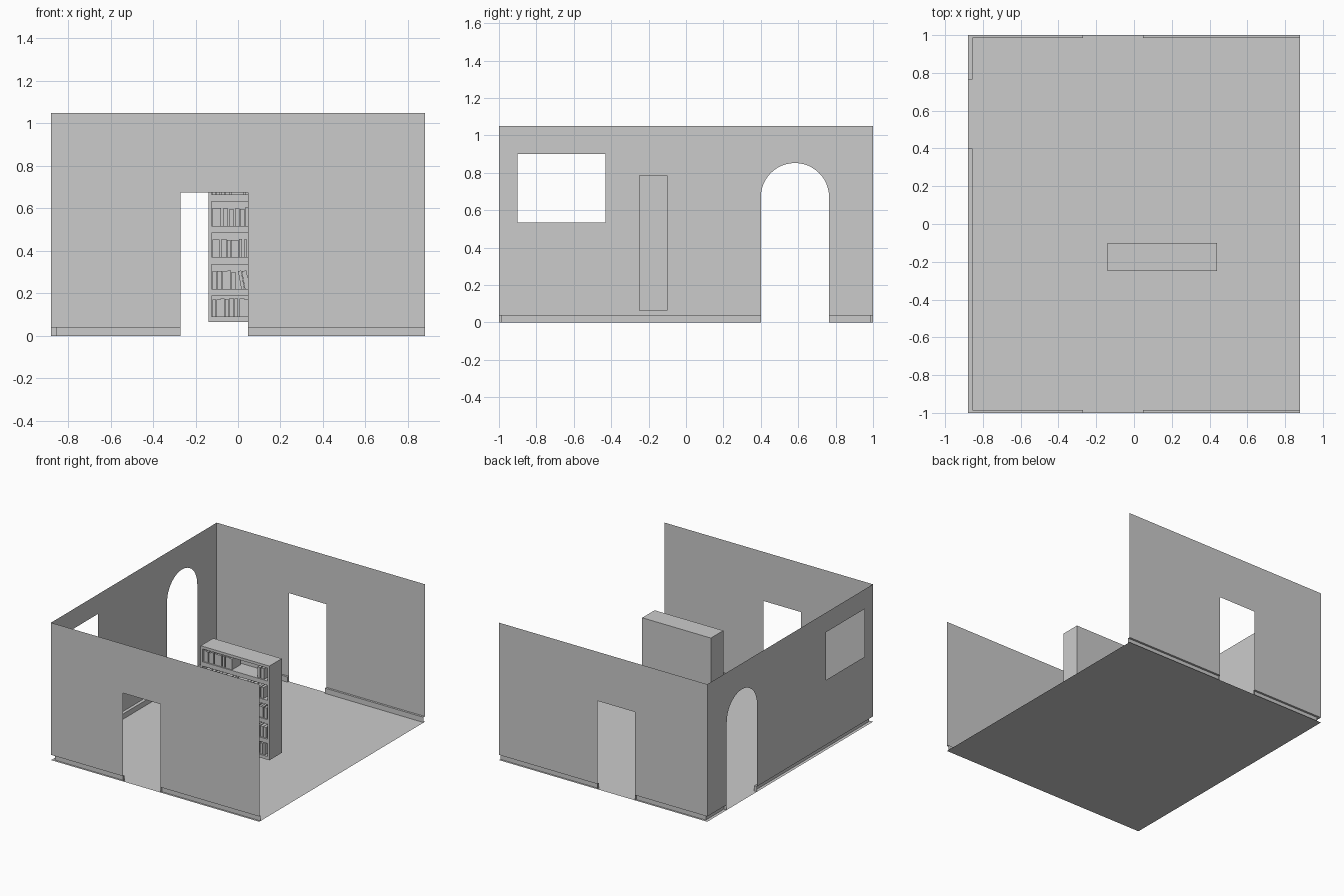
import bpy, bmesh, math, random
from mathutils import Matrix, Vector

if "Cube" in bpy.data.objects:
    bpy.data.objects.remove(bpy.data.objects["Cube"])

random.seed(4)
X, Y, H = 0.88, 1.0, 1.05        # room half width, half depth, wall height
SK, TX, TY = 0.04, 0.024, 0.016  # skirting height and thickness
D0, D1, DH = -0.27, 0.047, 0.675 # doorway
A0, A1, AS = 0.40, 0.765, 0.67   # arch sides and spring height


def finish(name, bm, inward=False):
    bmesh.ops.remove_doubles(bm, verts=bm.verts, dist=1e-5)
    bm.normal_update()
    if inward:
        mid = Vector((0, 0, H / 2))
        for f in bm.faces:
            if f.normal.dot(mid - f.calc_center_median()) < 0:
                f.normal_flip()
    me = bpy.data.meshes.new(name)
    bm.to_mesh(me)
    bm.free()
    ob = bpy.data.objects.new(name, me)
    bpy.context.collection.objects.link(ob)
    return ob


def face(bm, pts):
    bm.faces.new([bm.verts.new(p) for p in pts])


def box(bm, x0, x1, y0, y1, z0, z1, lean=0):
    m = Matrix.Translation(((x0 + x1) / 2, (y0 + y1) / 2, (z0 + z1) / 2))
    m = m @ Matrix.Rotation(lean, 4, 'Y')
    m = m @ Matrix.Diagonal((x1 - x0, y1 - y0, z1 - z0, 1))
    bmesh.ops.create_cube(bm, size=1, matrix=m)


# floor
bm = bmesh.new()
face(bm, [(-X, -Y, 0), (X, -Y, 0), (X, Y, 0), (-X, Y, 0)])
finish("floor", bm)

# front and back walls with a doorway each
for name, y in (("front_wall", -Y), ("back_wall", Y)):
    bm = bmesh.new()
    outline = [(-X, SK), (D0, SK), (D0, DH), (D1, DH), (D1, SK), (X, SK), (X, H), (-X, H)]
    face(bm, [(x, y, z) for x, z in outline])
    finish(name, bm, True)

# left wall: frame around the window, then the part with the arch
bm = bmesh.new()
split = -0.40
outer = [(-Y, SK), (split, SK), (split, H), (-Y, H)]
inner = [(-0.90, 0.535), (-0.43, 0.535), (-0.43, 0.90), (-0.90, 0.90)]
for i in range(4):
    j = (i + 1) % 4
    face(bm, [(-X, a, b) for a, b in (outer[i], outer[j], inner[j], inner[i])])
r, c = (A1 - A0) / 2, (A1 + A0) / 2
arc = [(c - r * math.cos(math.pi * i / 24), AS + r * math.sin(math.pi * i / 24)) for i in range(25)]
outline = [(split, SK), (A0, SK)] + arc + [(A1, SK), (Y, SK), (Y, H), (split, H)]
face(bm, [(-X, a, b) for a, b in outline])
finish("left_wall", bm, True)

# skirting: ledge stepping inward and a plate down to the floor
bm = bmesh.new()
for s in (-1, 1):
    yo, yi = s * Y, s * (Y - TY)
    for xo0, xi0, x1, end in ((-X, -X + TX, D0, D0), (X, X, D1, D1)):
        face(bm, [(xo0, yo, SK), (x1, yo, SK), (x1, yi, SK), (xi0, yi, SK)])
        face(bm, [(xi0, yi, 0), (x1, yi, 0), (x1, yi, SK), (xi0, yi, SK)])
        face(bm, [(end, yo, 0), (end, yi, 0), (end, yi, SK), (end, yo, SK)])
    end = A0 if s < 0 else A1
    face(bm, [(-X, yo, SK), (-X, end, SK), (-X + TX, end, SK), (-X + TX, yi, SK)])
    face(bm, [(-X + TX, yi, 0), (-X + TX, end, 0), (-X + TX, end, SK), (-X + TX, yi, SK)])
    face(bm, [(-X, end, 0), (-X + TX, end, 0), (-X + TX, end, SK), (-X, end, SK)])
finish("skirting", bm, True)

# bookcase carcass
bx0, bx1, by0, by1, bz0, bz1 = -0.14, 0.44, -0.25, -0.10, 0.065, 0.785
t = 0.015
bm = bmesh.new()
box(bm, bx0, bx0 + t, by0, by1, bz0, bz1)
box(bm, bx1 - t, bx1, by0, by1, bz0, bz1)
box(bm, bx0 + t, bx1 - t, by0, by1, bz1 - 0.02, bz1)
box(bm, bx0 + t, bx1 - t, by0, by1, bz0, 0.09)
box(bm, bx0 + t, bx1 - t, by1 - t, by1, 0.09, bz1 - 0.02)
finish("bookcase", bm)

# shelves
tops = [0.22, 0.37, 0.517, 0.665]
bm = bmesh.new()
for z in tops:
    box(bm, bx0 + t, bx1 - t, by0 + 0.003, by1 - t, z - 0.033, z)
finish("shelves", bm)

# books, a few leaning, with a gap on the top shelf
for n, z in enumerate([0.09] + tops):
    bm = bmesh.new()
    x, k = bx0 + t + 0.004, 0
    while x < bx1 - t - 0.034:
        w = random.uniform(0.014, 0.026)
        h = random.uniform(0.08, 0.087)
        if n == 4 and 0.10 < x < 0.33:
            x = 0.33
        lean = -0.18 if n == 1 and k in (5, 6) else 0
        if lean and k == 5:
            x += 0.012
        box(bm, x, x + w, by0 + 0.012, by1 - 0.035, z, z + h, lean)
        x += w + random.choice((0.001, 0.002, 0.008)) + (0.008 if lean and k == 6 else 0)
        k += 1
    finish("books_%d" % (n + 1), bm)
